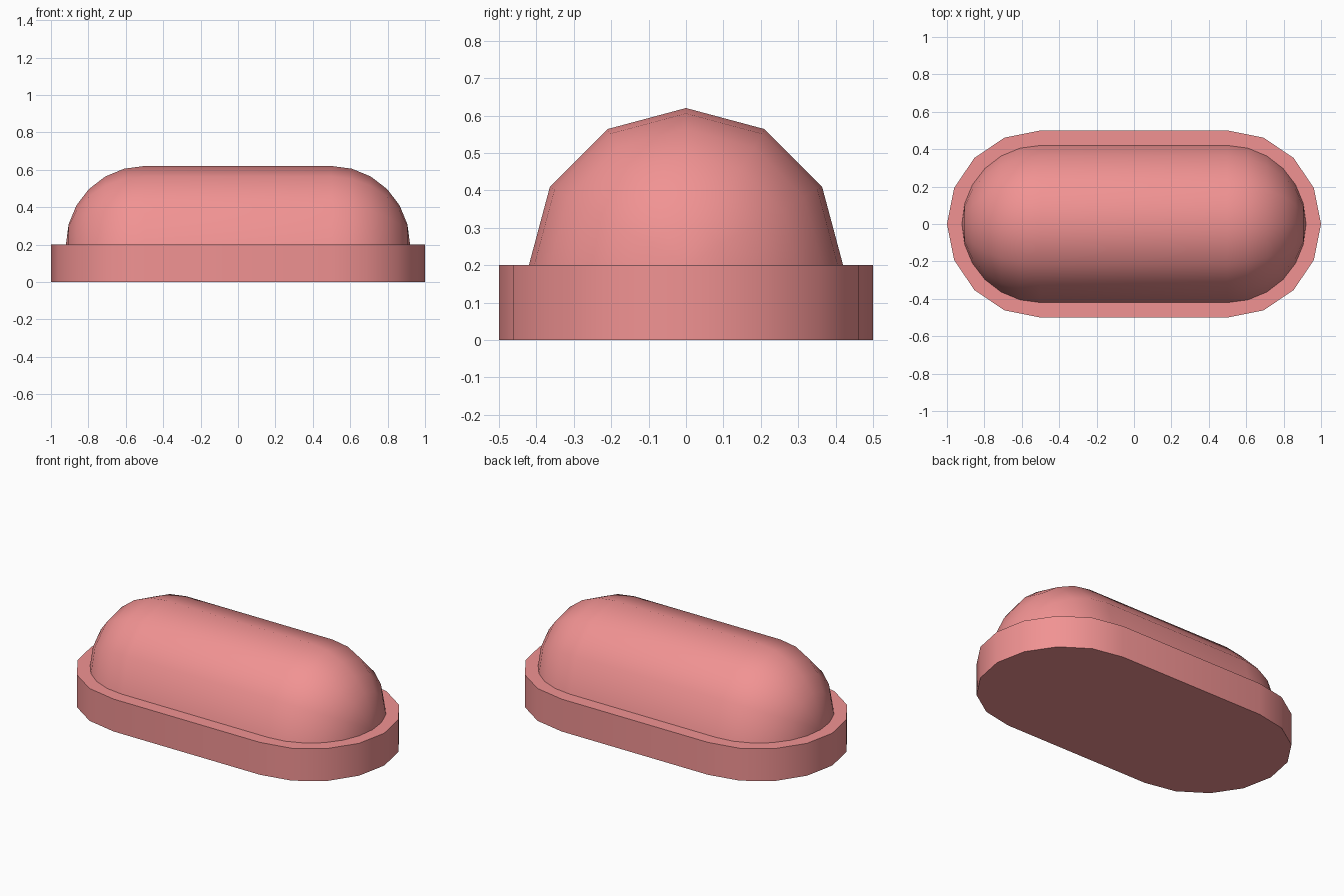
import bpy, bmesh
from math import sin, cos, pi, radians

if "Cube" in bpy.data.objects:
    bpy.data.objects.remove(bpy.data.objects["Cube"])

HALF = 0.5          # half the distance between the two round ends
BASE_R, BASE_H = 0.5, 0.2
DOME_R = 0.42

mat = bpy.data.materials.new("salmon")
mat.diffuse_color = (0.88, 0.29, 0.29, 1)
mat.use_nodes = True
mat.node_tree.nodes["Principled BSDF"].inputs["Base Color"].default_value = mat.diffuse_color


def finish(name, bm):
    bmesh.ops.remove_doubles(bm, verts=bm.verts, dist=1e-5)
    bmesh.ops.recalc_face_normals(bm, faces=bm.faces)
    mesh = bpy.data.meshes.new(name)
    bm.to_mesh(mesh)
    bm.free()
    mesh.materials.append(mat)
    ob = bpy.data.objects.new(name, mesh)
    bpy.context.collection.objects.link(ob)
    bpy.ops.object.select_all(action='DESELECT')
    ob.select_set(True)
    bpy.context.view_layer.objects.active = ob
    bpy.ops.object.shade_smooth_by_angle(angle=radians(35))
    return ob


# Base plate: stadium outline, eight segments per round end, extruded up
bm = bmesh.new()
outline = []
for side, start in ((1, -pi / 2), (-1, pi / 2)):
    for i in range(9):
        a = start + pi * i / 8
        outline.append(bm.verts.new((side * HALF + BASE_R * cos(a), BASE_R * sin(a), 0)))
bottom = bm.faces.new(outline)
ext = bmesh.ops.extrude_face_region(bm, geom=[bottom], use_keep_orig=True)
top = [v for v in ext["geom"] if isinstance(v, bmesh.types.BMVert)]
bmesh.ops.translate(bm, verts=top, vec=(0, 0, BASE_H))
finish("base_plate", bm)

# Dome: upper half of a capsule lying along x, profile swept in six steps
bm = bmesh.new()
angles = [pi / 2 * i / 6 for i in range(7)]
profile = [(-HALF - DOME_R * cos(a), DOME_R * sin(a)) for a in angles]
profile += [(-x, r) for x, r in reversed(profile)]
rows = []
for j in range(7):
    t = pi * j / 6
    rows.append([bm.verts.new((x, r * cos(t), BASE_H + r * sin(t))) for x, r in profile])
for a, b in zip(rows, rows[1:]):
    for k in range(len(profile) - 1):
        bm.faces.new((a[k], a[k + 1], b[k + 1], b[k]))
bmesh.ops.remove_doubles(bm, verts=bm.verts, dist=1e-5)
# Close the flat underside
bmesh.ops.holes_fill(bm, edges=[e for e in bm.edges if e.is_boundary], sides=0)
finish("capsule_dome", bm)
